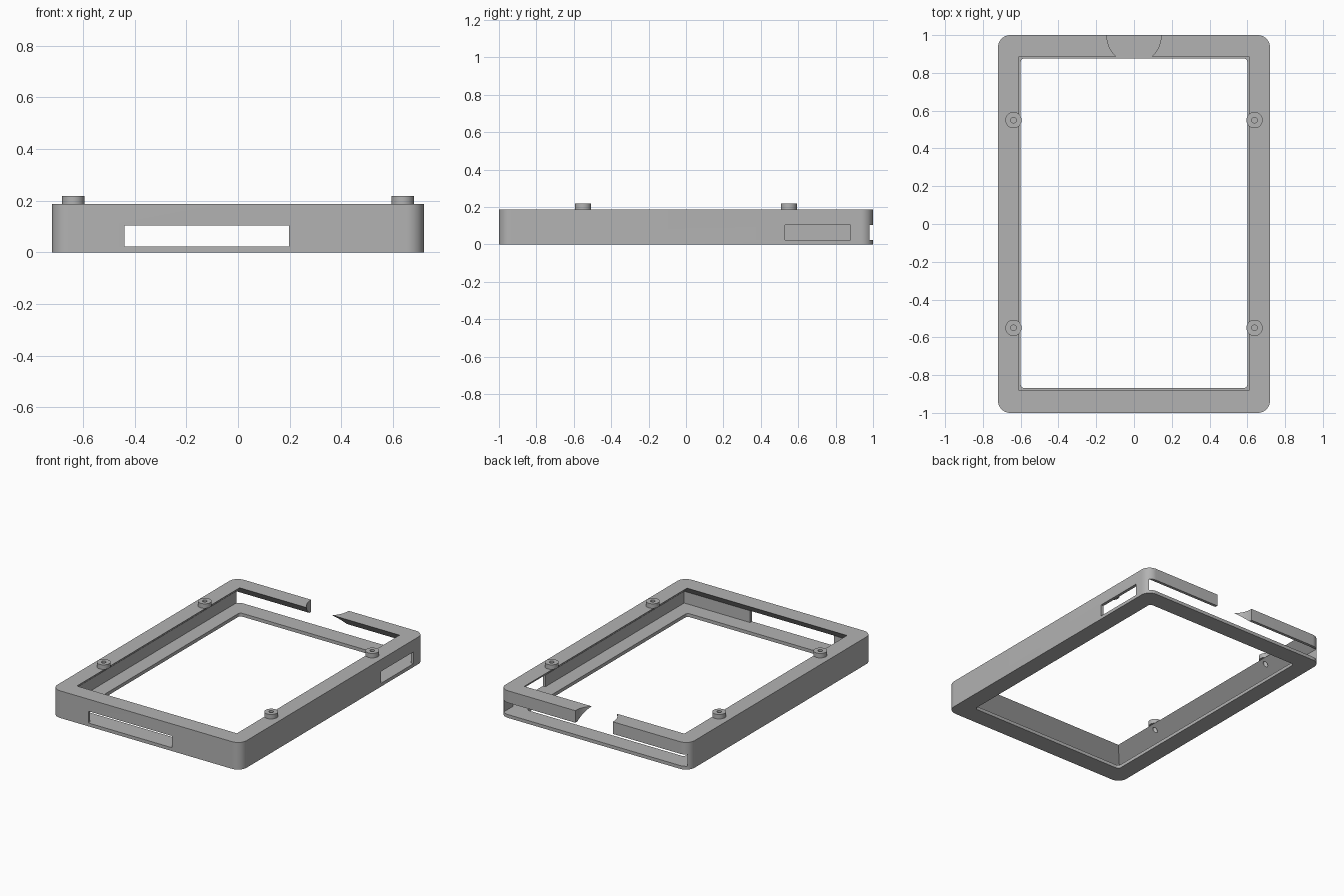
import bpy, bmesh, math

if "Cube" in bpy.data.objects:
    bpy.data.objects.remove(bpy.data.objects["Cube"], do_unlink=True)

grey = bpy.data.materials.new("plain_grey")
grey.use_nodes = True
COLOUR = (0.45, 0.45, 0.45, 1)
grey.diffuse_color = COLOUR
grey.node_tree.nodes["Principled BSDF"].inputs["Base Color"].default_value = COLOUR

# Key heights and half sizes
RIM, PEG_TOP = 0.187, 0.218
FLOOR, SLOT_TOP = 0.023, 0.104
CAV_X, CAV_Y = 0.70, 0.98


def rounded_rect(x0, x1, y0, y1, r=0.0, steps=12):
    """Outline of a rectangle, counter-clockwise, with optional round corners."""
    pts = []
    corners = [(x1 - r, y1 - r), (x0 + r, y1 - r), (x0 + r, y0 + r), (x1 - r, y0 + r)]
    for i, (cx, cy) in enumerate(corners):
        for k in range(steps + 1 if r else 1):
            a = math.pi / 2 * (i + k / steps)
            pts.append((cx + r * math.cos(a), cy + r * math.sin(a)))
    return pts


def circle(cx, cy, r, n=48):
    return [(cx + r * math.cos(2 * math.pi * i / n), cy + r * math.sin(2 * math.pi * i / n))
            for i in range(n)]


def loft(name, layers):
    """Closed solid through a stack of (outline, z) layers."""
    bm = bmesh.new()
    rings = [[bm.verts.new((x, y, z)) for x, y in pts] for pts, z in layers]
    n = len(rings[0])
    for low, high in zip(rings, rings[1:]):
        for i in range(n):
            j = (i + 1) % n
            bm.faces.new((low[i], low[j], high[j], high[i]))
    bm.faces.new(rings[0][::-1])
    bm.faces.new(rings[-1])
    mesh = bpy.data.meshes.new(name)
    bm.to_mesh(mesh)
    bm.free()
    mesh.materials.append(grey)
    obj = bpy.data.objects.new(name, mesh)
    bpy.context.collection.objects.link(obj)
    return obj


def prism(name, pts, z0, z1):
    return loft(name, [(pts, z0), (pts, z1)])


def apply_cuts(obj, cutters):
    """Cut the helpers out of the object, then remove them."""
    bpy.ops.object.select_all(action="DESELECT")
    bpy.context.view_layer.objects.active = obj
    obj.select_set(True)
    for cutter in cutters:
        cutter.hide_render = True
        mod = obj.modifiers.new("cut", "BOOLEAN")
        mod.operation, mod.solver, mod.object = "DIFFERENCE", "EXACT", cutter
        bpy.ops.object.modifier_apply(modifier=mod.name)
        bpy.data.objects.remove(cutter, do_unlink=True)
    bpy.ops.object.shade_smooth_by_angle(angle=math.radians(30))


# Frame shell with rounded upright corners
frame = prism("frame", rounded_rect(-0.72, 0.72, -1, 1, 0.065), 0, RIM)

# Hollow: straight below, sloping inward to the rim opening
base = rounded_rect(-CAV_X, CAV_X, -CAV_Y, CAV_Y)
mouth = rounded_rect(-0.609, 0.609, -0.882, 0.888)
cuts = [
    loft("hollow", [(base, FLOOR), (base, SLOT_TOP), (mouth, RIM), (mouth, 0.3)]),
    prism("floor_opening", rounded_rect(-0.6, 0.6, -0.869, 0.877, 0.02, 6), -0.1, 0.06),
    prism("back_slot", rounded_rect(-CAV_X, CAV_X, 0.9, 1.1), FLOOR, SLOT_TOP),
    prism("front_slot", rounded_rect(-0.44, 0.197, -1.1, -0.95), FLOOR, SLOT_TOP),
    prism("side_slot", rounded_rect(0.67, 0.8, 0.53, 0.88), FLOOR, SLOT_TOP),
    prism("finger_notch", circle(0, 0.995, 0.143, 96), 0.06, 0.3),
]

# Four round pegs, each with a hole that runs down through the rim
for side, sx in (("right", -1), ("left", 1)):
    for end, sy in (("front", -1), ("back", 1)):
        x, y = sx * 0.638, sy * 0.55
        peg = prism(f"{end}_{side}_peg", circle(x, y, 0.043), RIM, PEG_TOP)
        apply_cuts(peg, [prism("peg_hole", circle(x, y, 0.015, 24), 0.1, 0.3)])
        cuts.append(prism("rim_hole", circle(x, y, 0.015, 24), 0.11, 0.3))

apply_cuts(frame, cuts)
